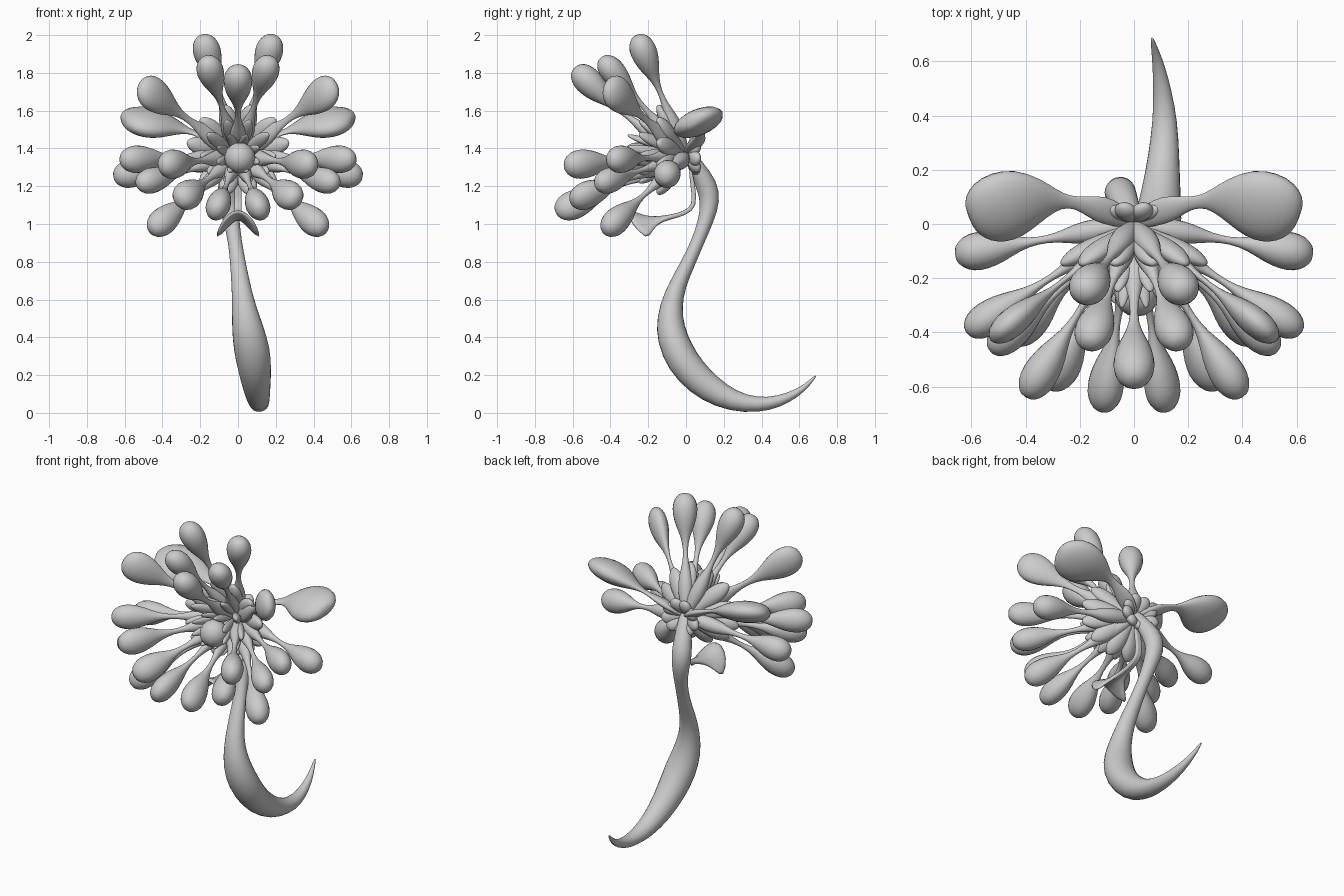
import bpy, bmesh, math
from mathutils import Vector

if "Cube" in bpy.data.objects:
    bpy.data.objects.remove(bpy.data.objects["Cube"])

BASE = Vector((0, 0, 1.36))          # where all petals meet
AXIS = Vector((0, -1, 0))            # direction the flower faces


def finish(name, bm, levels=1):
    bmesh.ops.recalc_face_normals(bm, faces=bm.faces)
    me = bpy.data.meshes.new(name)
    bm.to_mesh(me)
    bm.free()
    for p in me.polygons:
        p.use_smooth = True
    ob = bpy.data.objects.new(name, me)
    bpy.context.collection.objects.link(ob)
    if levels:
        m = ob.modifiers.new("smooth", 'SUBSURF')
        m.levels = m.render_levels = levels
    return ob


def tube(name, pts, radii, side_ref, sides=10):
    """Skin a path with elliptical rings; radii are (along side, across)."""
    bm = bmesh.new()
    rings = []
    for i, p in enumerate(pts):
        t = (pts[min(i + 1, len(pts) - 1)] - pts[max(i - 1, 0)]).normalized()
        n = t.cross(side_ref).normalized()
        s = n.cross(t).normalized()
        a, b = radii[i]
        rings.append([bm.verts.new(p + s * a * math.cos(k * math.tau / sides)
                                   + n * b * math.sin(k * math.tau / sides))
                      for k in range(sides)])
    for r0, r1 in zip(rings, rings[1:]):
        for k in range(sides):
            j = (k + 1) % sides
            bm.faces.new((r0[k], r0[j], r1[j], r1[k]))
    bm.faces.new(rings[0])
    bm.faces.new(rings[-1])
    return finish(name, bm)


# Spoon-shaped profile: leafy foot, thin stalk, fat bulb
SPOON = [(0, .25), (.1, .5), (.22, .68), (.33, .55), (.43, .24), (.54, .17),
         (.64, .36), (.74, .82), (.83, 1.05), (.91, 1.05), (.97, .75), (1, .3)]
BROAD = [(0, .15), (.1, .32), (.22, .4), (.33, .22), (.42, .15), (.5, .3),
         (.6, .66), (.72, 1), (.84, 1.05), (.93, .88), (.98, .6), (1, .3)]
LEAF = [(0, .3), (.2, .45), (.4, .75), (.6, 1), (.8, .95), (.93, .6), (1, .2)]


def petal(name, tip, w, h, profile=SPOON, ctrl=None, side=None, base=BASE):
    tip = Vector(tip)
    mid = Vector(ctrl) if ctrl else (base + tip) / 2
    if side is None:
        side = AXIS.cross(tip - base).normalized()
    pts = [base * (1 - t) ** 2 + mid * 2 * t * (1 - t) + tip * t * t
           for t, r in profile]
    tube(name, pts, [(w * r, h * r) for t, r in profile], Vector(side))


# Stem: x, y, z, half width in x, half thickness
STEM = [(0, 0.0, 1.40, .03, .03), (-.02, .05, 1.31, .045, .04),
        (-.05, .11, 1.21, .06, .06), (-.055, .13, 1.12, .058, .054),
        (-.035, .107, 1.02, .042, .04), (-.015, .06, .9, .036, .034),
        (0, .01, .79, .042, .038), (.015, -.045, .68, .05, .045),
        (.03, -.08, .57, .062, .06), (.05, -.087, .45, .085, .078),
        (.075, -.05, .33, .098, .088), (.09, .02, .22, .088, .086),
        (.10, .125, .125, .072, .076), (.11, .25, .06, .058, .056),
        (.115, .38, .04, .046, .04), (.105, .49, .058, .034, .032),
        (.09, .59, .105, .022, .02), (.075, .65, .155, .012, .012),
        (.065, .69, .2, .005, .005)]
tube("stem", [Vector(s[:3]) for s in STEM], [(s[3] * 1.03, s[4] * 1.03) for s in STEM],
     Vector((1, 0, 0)), 12)

# Long petals on one side, mirrored: tip, half width, half thickness
LONG = [((.19, -.26, 2.00), .075, .072),
        ((.17, -.45, 1.88), .073, .068),
        ((.62, -.40, 1.34), .075, .065),
        ((.66, -.115, 1.25), .075, .072),
        ((.40, -.64, 1.31), .08, .068),
        ((.53, -.47, 1.21), .07, .064),
        ((.31, -.61, 1.12), .08, .068),
        ((.12, -.69, 1.06), .066, .08),
        ((.46, -.43, .96), .075, .07)]
for sx, tag in ((1, "right"), (-1, "left")):
    for i, ((x, y, z), w, h) in enumerate(LONG):
        petal(f"long_petal_{tag}_{i}", (x * sx, y, z), w, h)
    # Flat upper petal
    petal(f"flat_petal_{tag}", (.52 * sx, -.42, 1.74), .095, .055,
          side=(-.4 * sx, .4, .9))
    # Broad swept-back petal
    petal(f"broad_petal_{tag}", (.61 * sx, .025, 1.545), .145, .068, BROAD,
          ctrl=(.27 * sx, .16, 1.55), side=(0.25 * sx, 1, .48))
petal("long_petal_top", (0, -.59, 1.83), .078, .075, ctrl=(0, -.33, 1.55))

# Inner rings of short leafy petals: count, radius, tip y, width, phase
RINGS = [(12, .28, -.15, .055, 0), (10, .2, -.25, .038, .3),
         (8, .12, -.31, .028, 0), (9, .13, .07, .045, .35)]
for r, (n, rad, y, w, ph) in enumerate(RINGS):
    for k in range(n):
        a = math.tau * (k + .5) / n + math.pi / 2
        low = .75 if math.sin(a) < 0 else 1
        petal(f"inner_petal_{r}_{k}",
              (rad * math.cos(a), y, 1.36 + rad * math.sin(a) * low),
              w, w * .7, LEAF)

# Round heart of the flower
bm = bmesh.new()
bmesh.ops.create_uvsphere(bm, u_segments=16, v_segments=10, radius=.082)
for v in bm.verts:
    v.co += Vector((.01, -.26, 1.35))
finish("heart", bm, 0)

# Lower lip: thin strap that ends in a drooping arch (y, z, half width, droop)
LIP = [(.02, 1.3, .02, 0), (.05, 1.13, .02, 0), (.03, 1.075, .02, 0),
       (-.04, 1.045, .02, 0), (-.13, 1.03, .03, .01), (-.2, 1.035, .08, .07),
       (-.25, 1.055, .13, .155), (-.315, 1.075, .085, .06)]
bm = bmesh.new()
rows = []
for y, z, w, d in LIP:
    rows.append([bm.verts.new((u * w, y + .3 * d * u * u, z - d * u * u))
                 for u in (-1, -.5, 0, .5, 1)])
for a, b in zip(rows, rows[1:]):
    for k in range(4):
        bm.faces.new((a[k], a[k + 1], b[k + 1], b[k]))
lip = finish("lower_lip", bm, 0)
m = lip.modifiers.new("thickness", 'SOLIDIFY')
m.thickness, m.offset = .025, 0
m = lip.modifiers.new("smooth", 'SUBSURF')
m.levels = m.render_levels = 1
